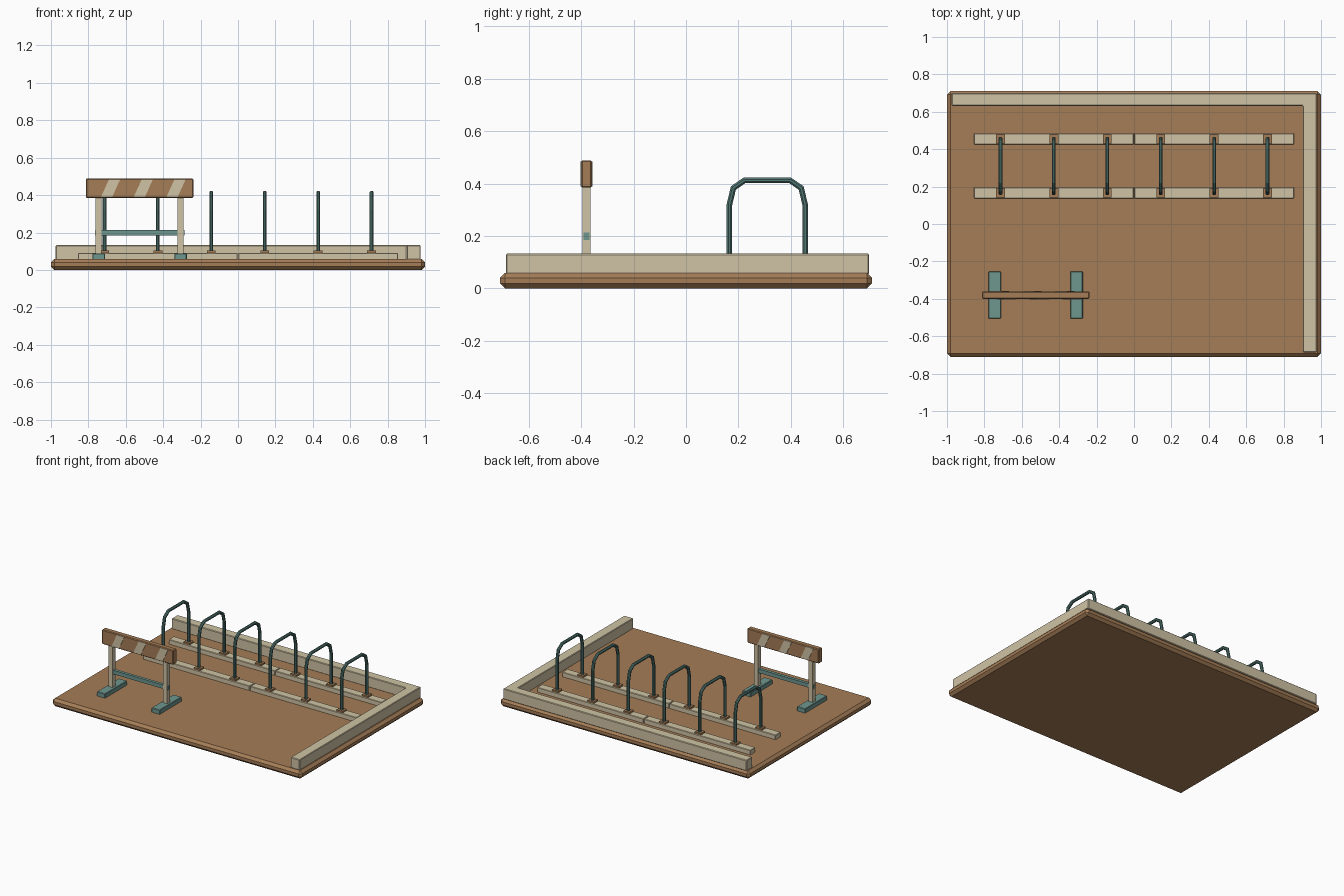
import bpy
import bmesh
from math import pi, cos, sin
from mathutils import Vector

if "Cube" in bpy.data.objects:
    bpy.data.objects.remove(bpy.data.objects["Cube"])


def material(name, rgb):
    m = bpy.data.materials.new(name)
    m.diffuse_color = (*rgb, 1)
    m.use_nodes = True
    m.node_tree.nodes["Principled BSDF"].inputs["Base Color"].default_value = m.diffuse_color
    return m


BROWN = material("brown", (0.376, 0.205, 0.095))
CREAM = material("cream", (0.63, 0.55, 0.376))
TEAL = material("teal", (0.156, 0.305, 0.275))
DARK_TEAL = material("dark_teal", (0.085, 0.19, 0.17))


def finish(name, bm, mat, bevel=0.0):
    bmesh.ops.recalc_face_normals(bm, faces=bm.faces)
    me = bpy.data.meshes.new(name)
    bm.to_mesh(me)
    bm.free()
    me.materials.append(mat)
    ob = bpy.data.objects.new(name, me)
    bpy.context.collection.objects.link(ob)
    if bevel:
        mod = ob.modifiers.new("edge_chamfer", 'BEVEL')
        mod.width = bevel
        mod.segments = 1
    return ob


def box(name, x, y, z, mat, bevel=0.0):
    """Box from (min, max) ranges."""
    bm = bmesh.new()
    bmesh.ops.create_cube(bm, size=1)
    for v in bm.verts:
        v.co = [r[0] + (c + 0.5) * (r[1] - r[0]) for c, r in zip(v.co, (x, y, z))]
    return finish(name, bm, mat, bevel)


def prism(name, points, offset, mat, bevel=0.0):
    """Extrude a flat outline by an offset vector."""
    bm = bmesh.new()
    face = bm.faces.new([bm.verts.new(p) for p in points])
    ext = bmesh.ops.extrude_face_region(bm, geom=[face])
    bmesh.ops.translate(bm, vec=offset,
                        verts=[g for g in ext["geom"] if isinstance(g, bmesh.types.BMVert)])
    return finish(name, bm, mat, bevel)


def hoop(name, x, path, radius, mat, sides=8):
    """Tube along a (y, z) path with mitred corners."""
    pts = [Vector(p) for p in path]
    bm = bmesh.new()
    rings = []
    for i, p in enumerate(pts):
        a = (p - pts[i - 1]).normalized() if i else (pts[1] - p).normalized()
        b = (pts[i + 1] - p).normalized() if i < len(pts) - 1 else a
        t = (a + b).normalized()
        n = Vector((-t.y, t.x)) / t.dot(a)
        ring = []
        for k in range(sides):
            ang = 2 * pi * (k + 0.5) / sides
            q = p + n * radius * sin(ang)
            ring.append(bm.verts.new((x + radius * cos(ang), q.x, q.y)))
        rings.append(ring)
    for r, s in zip(rings, rings[1:]):
        for k in range(sides):
            j = (k + 1) % sides
            bm.faces.new((r[k], r[j], s[j], s[k]))
    bm.faces.new(rings[0])
    bm.faces.new(rings[-1])
    return finish(name, bm, mat)


# Ground slab and L-shaped kerb
box("ground_slab", (-1, 1), (-0.71, 0.71), (0, 0.058), BROWN, 0.018)
kerb = [(-0.975, 0.632), (0.903, 0.632), (0.903, -0.687), (0.976, -0.687),
        (0.976, 0.7), (-0.975, 0.7)]
prism("kerb", [(x, y, 0.055) for x, y in kerb], (0, 0, 0.077), CREAM, 0.004)

# Rack rails, two halves per row
RAIL_Y = (0.166, 0.455)
for row, y in zip(("front", "back"), RAIL_Y):
    for side, xr in (("left", (-0.855, -0.002)), ("right", (0.002, 0.855))):
        box(f"{row}_rail_{side}", xr, (y - 0.03, y + 0.03), (0.055, 0.091), CREAM, 0.003)

# Bike hoops with foot plates
y0, y1 = RAIL_Y
half = [(y0, 0.095), (y0, 0.32), (y0 + 0.015, 0.383), (y0 + 0.057, 0.412)]
path = half + [(y0 + y1 - y, z) for y, z in reversed(half)]
for i in range(6):
    x = -0.715 + i * 0.286
    hoop(f"hoop_{i + 1}", x, path, 0.0115, DARK_TEAL)
    for row, y in zip(("front", "back"), RAIL_Y):
        box(f"hoop_{i + 1}_{row}_plate", (x - 0.024, x + 0.024), (y - 0.024, y + 0.024),
            (0.088, 0.103), BROWN)

# Barrier: feet, posts, crossbar, board
CX, CY = -0.526, -0.38
for side, s in (("left", -1), ("right", 1)):
    x = CX + s * 0.219
    box(f"barrier_{side}_foot", (x - 0.033, x + 0.033), (CY - 0.126, CY + 0.126),
        (0.055, 0.089), TEAL, 0.003)
    box(f"barrier_{side}_post", (x - 0.016, x + 0.016), (CY - 0.016, CY + 0.016),
        (0.085, 0.395), CREAM)
box("barrier_crossbar", (CX - 0.239, CX + 0.239), (CY - 0.011, CY + 0.011),
    (0.185, 0.213), TEAL)
box("barrier_board", (CX - 0.287, CX + 0.287), (CY - 0.02, CY + 0.02),
    (0.384, 0.489), BROWN, 0.005)

# Slanted stripes on both faces, the back turned half round
for face, s in (("front", 1), ("back", -1)):
    for i in range(3):
        x = -0.207 + i * 0.175
        outline = [(x, 0.389), (x + 0.06, 0.389), (x + 0.103, 0.484), (x + 0.043, 0.484)]
        prism(f"{face}_stripe_{i + 1}",
              [(CX + s * u, CY - s * 0.017, z) for u, z in outline],
              (0, -s * 0.006, 0), CREAM)
